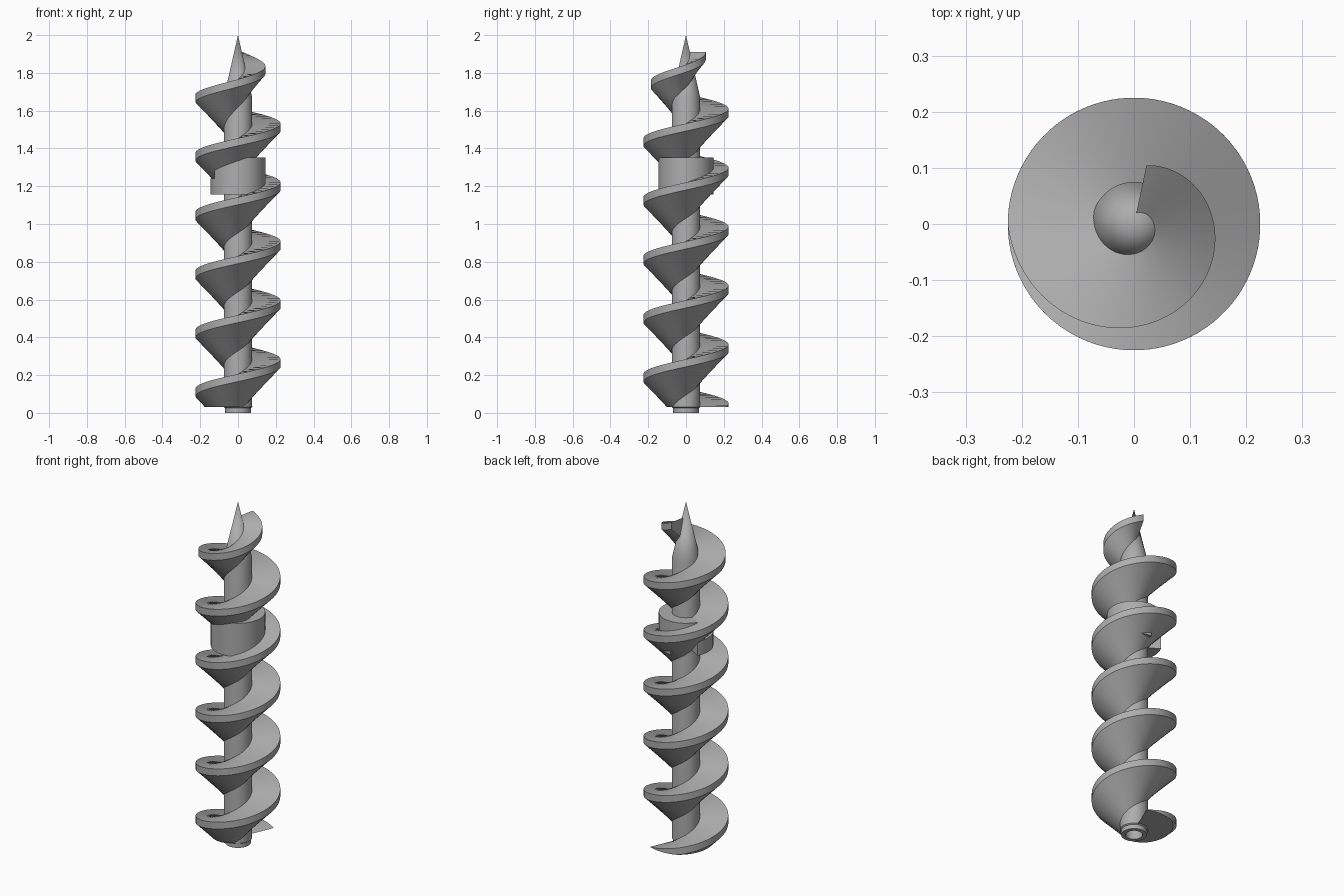
import bpy, bmesh
from math import sin, cos, radians

old = bpy.data.objects.get("Cube")
if old:
    bpy.data.objects.remove(old, do_unlink=True)

steel = bpy.data.materials.new("steel_grey")
steel.use_nodes = True
GREY = (0.42, 0.42, 0.42, 1)
steel.diffuse_color = GREY
steel.node_tree.nodes["Principled BSDF"].inputs["Base Color"].default_value = GREY


def sweep(name, section, start, end, step, floor=None):
    """Sweep a closed (radius, z) section, given per angle, around the z axis."""
    bm = bmesh.new()
    full = abs(end - start) >= 360 and floor is None
    count = round((end - start) / step)
    rings = []
    for i in range(count + (0 if full else 1)):
        angle = start + (end - start) * i / count
        a = radians(angle)
        rings.append([bm.verts.new((r * cos(a), r * sin(a), z))
                      for r, z in section(angle)])
    pairs = list(zip(rings, rings[1:]))
    if full:
        pairs.append((rings[-1], rings[0]))
    else:
        bm.faces.new(rings[0])
        bm.faces.new(rings[-1])
    n = len(rings[0])
    for a, b in pairs:
        for j in range(n):
            k = (j + 1) % n
            bm.faces.new((a[j], b[j], b[k], a[k]))
    bmesh.ops.remove_doubles(bm, verts=bm.verts, dist=1e-5)
    bmesh.ops.recalc_face_normals(bm, faces=bm.faces)
    # trim the part flat at the given height
    if floor is not None:
        geom = bm.verts[:] + bm.edges[:] + bm.faces[:]
        cut = bmesh.ops.bisect_plane(bm, geom=geom, plane_co=(0, 0, floor),
                                     plane_no=(0, 0, -1), clear_outer=True)
        edges = [e for e in cut["geom_cut"] if isinstance(e, bmesh.types.BMEdge)]
        bmesh.ops.holes_fill(bm, edges=edges, sides=0)
        bmesh.ops.recalc_face_normals(bm, faces=bm.faces)
    mesh = bpy.data.meshes.new(name)
    bm.to_mesh(mesh)
    bm.free()
    mesh.materials.append(steel)
    obj = bpy.data.objects.new(name, mesh)
    bpy.context.collection.objects.link(obj)
    bpy.ops.object.select_all(action='DESELECT')
    obj.select_set(True)
    bpy.context.view_layer.objects.active = obj
    bpy.ops.object.shade_smooth_by_angle(angle=radians(30))
    return obj


# core shaft with a bored, stepped foot and a pointed tip
CORE = [(0, 0.06), (0.045, 0.06), (0.045, 0), (0.068, 0), (0.068, 0.025),
        (0.075, 0.03), (0.075, 1.67), (0, 2)]
sweep("core_shaft", lambda angle: CORE, 0, 360, 5)

# helical flight: flat top, thin rim, conical underside, tapering at the tip
PITCH, RIM, THICK = 0.312, 0.225, 0.04
TAPER, END = 180 + 360 * 5, 78 + 360 * 6


def flight_section(angle):
    t = max(0, (angle - TAPER) / (END - TAPER))
    outer = RIM - 0.118 * t
    inner = 0.05 - 0.03 * t
    top = 0.05 + PITCH * (angle - 90) / 360
    under = top - THICK
    return [(inner, top), (outer, top), (outer, under),
            (inner, under - (outer - inner))]


sweep("screw_flight", flight_section, 60, END, 4, floor=0.03)


# collar around the shaft, broken where the flight passes through it
def collar_part(name, start, end, low, high):
    loop = [(0.05, low), (0.145, low), (0.145, high), (0.05, high)]
    sweep(name, lambda angle: loop, start, end, 4)


collar_part("collar_body", 210, 450, 1.157, 1.353)
collar_part("collar_lower_lip", 150, 210, 1.157, 1.24)
collar_part("collar_upper_lip", 90, 150, 1.26, 1.353)
